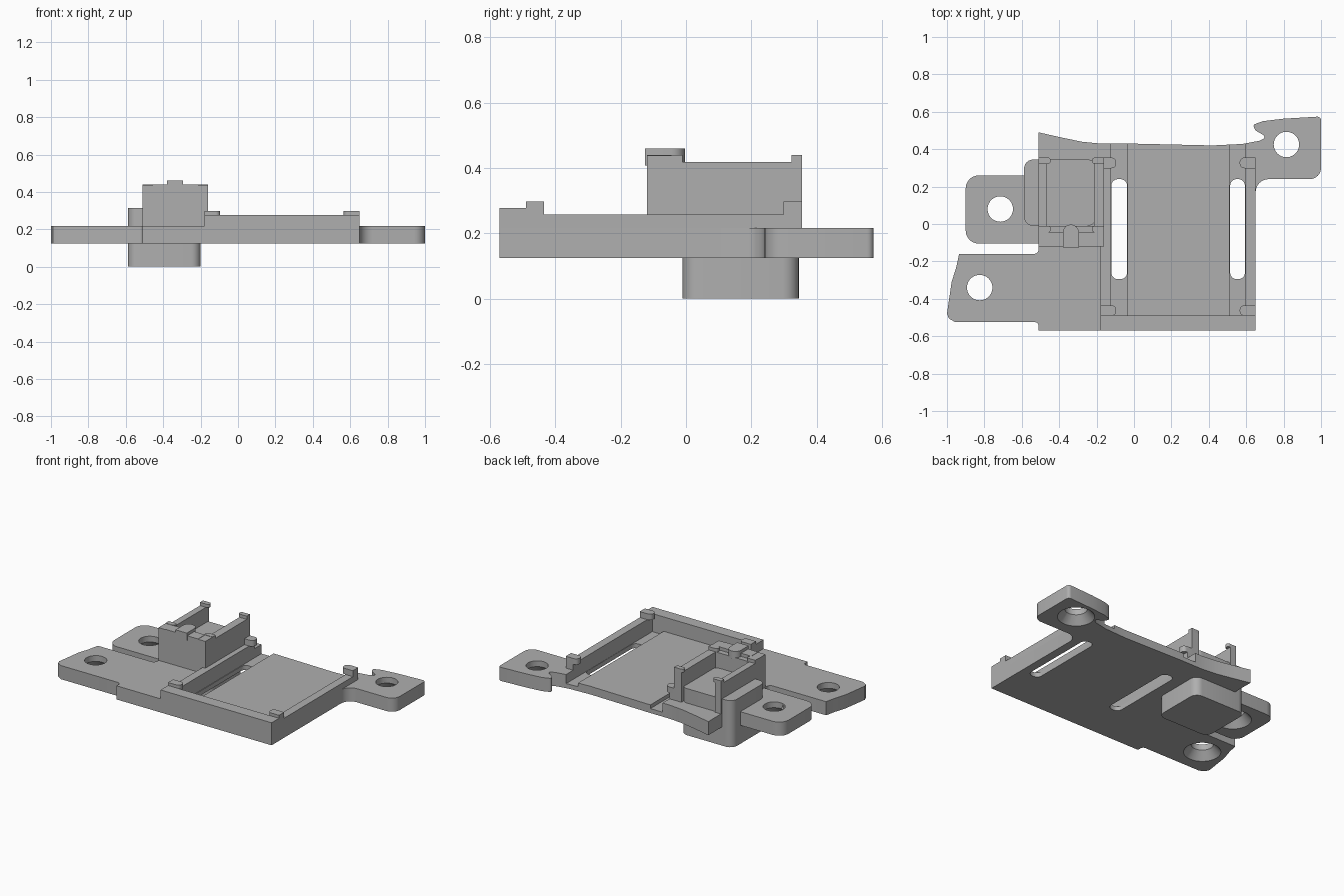
import bpy, bmesh, math
from mathutils import Vector

cube = bpy.data.objects.get("Cube")
if cube:
    bpy.data.objects.remove(cube)

grey = bpy.data.materials.new("mid grey")
grey.use_nodes = True
grey.diffuse_color = (0.43, 0.43, 0.43, 1)
grey.node_tree.nodes["Principled BSDF"].inputs["Base Color"].default_value = (0.43, 0.43, 0.43, 1)


def finish(name, bm):
    bmesh.ops.recalc_face_normals(bm, faces=bm.faces)
    mesh = bpy.data.meshes.new(name)
    bm.to_mesh(mesh)
    bm.free()
    mesh.materials.append(grey)
    ob = bpy.data.objects.new(name, mesh)
    bpy.context.collection.objects.link(ob)
    return ob


def rounded(points, steps=6):
    """Outline of (x, y, radius) corners, each corner filleted."""
    out = []
    for i, (x, y, r) in enumerate(points):
        p = Vector((x, y))
        if r == 0:
            out.append(p)
            continue
        a = (Vector(points[i - 1][:2]) - p).normalized()
        b = (Vector(points[(i + 1) % len(points)][:2]) - p).normalized()
        half = a.angle(b) / 2
        t = r / math.tan(half)
        c = p + (a + b).normalized() * (r / math.sin(half))
        u, v = p + a * t - c, p + b * t - c
        sweep = u.angle(v)
        for k in range(steps + 1):
            f = k / steps
            out.append(c + (u * math.sin((1 - f) * sweep) + v * math.sin(f * sweep)) / math.sin(sweep))
    return out


def prism(name, points, z0, z1):
    bm = bmesh.new()
    face = bm.faces.new([bm.verts.new((p.x, p.y, z0)) for p in rounded(points)])
    top = bmesh.ops.extrude_face_region(bm, geom=[face])["geom"]
    bmesh.ops.translate(bm, vec=(0, 0, z1 - z0), verts=[g for g in top if isinstance(g, bmesh.types.BMVert)])
    return finish(name, bm)


def box(name, x0, x1, y0, y1, z0, z1, left=0, right=0):
    """Box with optional rounding of its low-x and high-x corners."""
    return prism(name, [(x0, y0, left), (x1, y0, right), (x1, y1, right), (x0, y1, left)], z0, z1)


def cone(name, x, y, r0, r1, z0, z1):
    bm = bmesh.new()
    bmesh.ops.create_cone(bm, cap_ends=True, segments=40, radius1=r0, radius2=r1, depth=z1 - z0)
    bmesh.ops.translate(bm, vec=(x, y, (z0 + z1) / 2), verts=bm.verts)
    return finish(name, bm)


def cut(target, cutter):
    cutter.hide_render = True
    mod = target.modifiers.new("cut", 'BOOLEAN')
    mod.operation = 'DIFFERENCE'
    mod.solver = 'EXACT'
    mod.object = cutter
    with bpy.context.temp_override(object=target, active_object=target):
        bpy.ops.object.modifier_apply(modifier=mod.name)
    bpy.data.objects.remove(cutter)


BOTTOM, DECK, RAIL, CLIP = 0.125, 0.217, 0.257, 0.297
PAD, CHANNEL = 0.18, 0.155

# Base plate with two side ears and the hooked rear ear
plate = prism("base_plate", [
    (-.51, -.57, 0), (.65, -.57, 0), (.65, .24, .07), (1, .24, .06), (1, .575, .02),
    (.80, .563, 0), (.69, .55, 0), (.635, .53, .012), (.65, .50, 0), (.71, .465, .012),
    (.67, .445, 0), (.58, .428, 0), (.42, .42, 0), (.2, .425, 0), (-.02, .43, 0),
    (-.18, .43, 0), (-.28, .44, 0), (-.4, .465, 0), (-.51, .49, 0),
    (-.51, .26, 0), (-.9, .26, .07), (-.9, -.105, .07), (-.51, -.105, 0), (-.51, -.16, .025),
    (-.935, -.16, 0), (-.95, -.23, 0), (-.975, -.31, 0), (-1, -.48, 0), (-.99, -.505, 0),
    (-.955, -.525, 0), (-.51, -.525, .02)], BOTTOM, DECK)

# Tray recess, with a lower channel and a slot along each side
cut(plate, box("tray_cutter", -.125, .595, -.49, .7, PAD, .4))
for x0, x1 in ((-.125, -.035), (.51, .595)):
    cut(plate, box("channel_cutter", x0, x1, -.49, .7, CHANNEL, .4))
    cut(plate, box("slot_cutter", x0 + .004, x1 - .002, -.295, .24, 0, .4, .035, .035))

# Countersunk screw holes
for x, y in ((-.715, .08), (-.825, -.34), (.815, .425)):
    cut(plate, cone("hole_cutter", x, y, .068, .068, 0, .4))
    cut(plate, cone("countersink_cutter", x, y, .122, .066, BOTTOM - .01, BOTTOM + .055))

# Tray rails, front lip and corner clips
box("left_rail", .595, .65, -.57, .355, DECK, RAIL)
box("right_rail", -.18, -.125, -.57, .355, DECK, RAIL)
box("front_lip", -.125, .595, -.57, -.49, PAD, RAIL + .02)
for x0, x1 in ((-.18, -.125), (.595, .65)):
    box("lip_end", x0, x1, -.57, -.49, RAIL, RAIL + .02)
for end, y0, y1 in (("front", -.49, -.435), ("rear", .298, .355)):
    box(end + "_right_clip", -.18, -.095, y0, y1, RAIL, CLIP, 0, .025)
    box(end + "_left_clip", .565, .65, y0, y1, RAIL, CLIP, .025, 0)

# Lower connector block, its shoulder beside the housing
box("connector_block", -.588, -.2, -.01, .345, 0, .315, .05, .05)

# Open-backed connector housing
WALL = 0.418
box("housing_right_wall", -.51, -.465, -.12, .355, DECK, WALL)
box("housing_left_wall", -.215, -.16, -.12, .355, DECK, WALL)
box("housing_front_wall", -.465, -.215, -.12, -.01, DECK, WALL)
box("housing_front_rim", -.455, -.215, -.12, -.045, WALL, .44)
for end, y0, y1 in (("front", -.045, -.01), ("rear", .322, .355)):
    box(end + "_housing_right_clip", -.51, -.445, y0, y1, WALL, .44, 0, .015)
    box(end + "_housing_left_clip", -.225, -.16, y0, y1, WALL, .44, .015, 0)
for x0, x1 in ((-.51, -.455), (-.215, -.16)):
    box("rim_end", x0, x1, -.12, -.045, WALL, .438)

# Round-ended latch tongue on the front wall
prism("latch_tongue", [(-.38, -.125, 0), (-.295, -.125, 0), (-.295, -.003, .042), (-.38, -.003, .042)], WALL - .01, .46)

# Smooth the rounded corners, keep hard edges
for ob in bpy.context.scene.objects:
    if ob.type == 'MESH' and ob.data.materials and ob.data.materials[0] == grey:
        bpy.ops.object.select_all(action='DESELECT')
        ob.select_set(True)
        bpy.context.view_layer.objects.active = ob
        bpy.ops.object.shade_smooth_by_angle(angle=math.radians(30))
